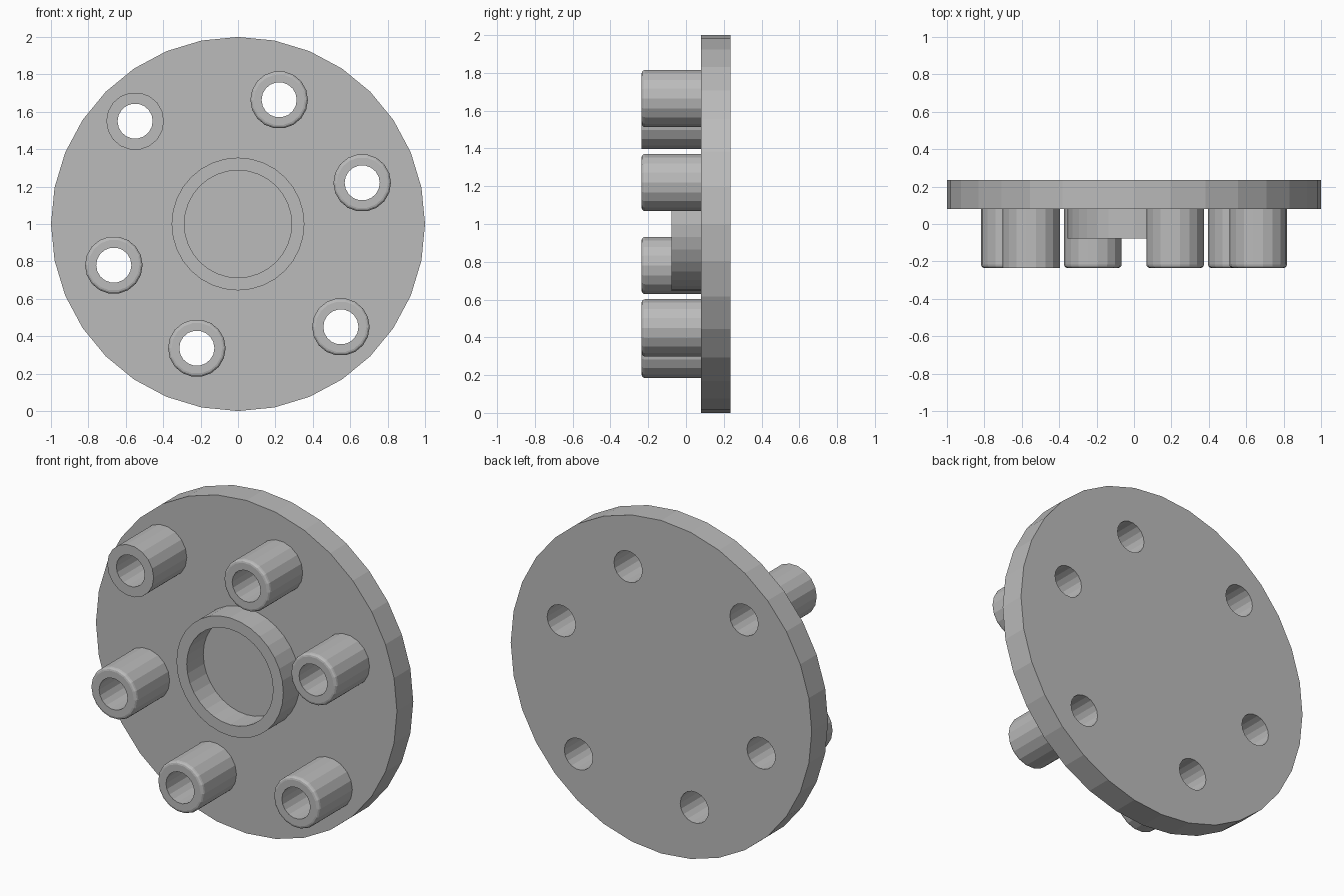
import bpy, bmesh, math

cube = bpy.data.objects.get("Cube")
if cube:
    bpy.data.objects.remove(cube, do_unlink=True)

grey = bpy.data.materials.new("neutral_grey")
grey.use_nodes = True
COLOUR = (0.5, 0.5, 0.5, 1)
grey.diffuse_color = COLOUR
grey.node_tree.nodes["Principled BSDF"].inputs["Base Color"].default_value = COLOUR

AXIS_Z = 1.0
FRONT, RING_FRONT, PLATE_FRONT, BACK = -0.235, -0.077, 0.08, 0.235
BOSS_R, HOLE_R, BOSS_SIDES = 0.154, 0.094, 18


def lathe(name, profile, sides, x=0, z=0, capped=False):
    """Turn a (radius, y) profile about the y axis; capped makes a solid, otherwise a tube."""
    bm = bmesh.new()
    rings = []
    for r, y in profile:
        angles = [2 * math.pi * i / sides for i in range(sides)]
        rings.append([bm.verts.new((r * math.cos(a), y, r * math.sin(a))) for a in angles])
    pairs = list(zip(rings, rings[1:]))
    if capped:
        bm.faces.new(rings[0])
        bm.faces.new(rings[-1])
    else:
        pairs.append((rings[-1], rings[0]))
    for a, b in pairs:
        for i in range(sides):
            j = (i + 1) % sides
            bm.faces.new((a[i], a[j], b[j], b[i]))
    bmesh.ops.recalc_face_normals(bm, faces=bm.faces)
    mesh = bpy.data.meshes.new(name)
    bm.to_mesh(mesh)
    bm.free()
    mesh.materials.append(grey)
    ob = bpy.data.objects.new(name, mesh)
    ob.location = (x, 0, AXIS_Z + z)
    bpy.context.collection.objects.link(ob)
    return ob


# Round back plate
plate = lathe("back_plate", [(1, PLATE_FRONT), (1, BACK)], 32, capped=True)

# Raised central ring
lathe("centre_ring", [(0.287, PLATE_FRONT), (0.287, RING_FRONT),
                      (0.355, RING_FRONT), (0.355, PLATE_FRONT)], 32)

# Bosses: three positions, repeated half a turn round; one boss keeps a sharp rim
spots = [(0.22, 0.664), (0.664, 0.22), (0.55, -0.55)]
spots += [(-x, -z) for x, z in spots]
FILLET = 0.018
rounded = [(BOSS_R - FILLET * (1 - math.sin(t)), FRONT + FILLET * (1 - math.cos(t)))
           for t in (math.radians(30 * k) for k in range(4))]

for n, (x, z) in enumerate(spots, 1):
    sharp = x < 0 and z > 0
    rim = [(BOSS_R, FRONT)] if sharp else rounded
    lathe(f"boss_{n}", [(HOLE_R, PLATE_FRONT), (HOLE_R, FRONT)] + rim
          + [(BOSS_R, PLATE_FRONT)], BOSS_SIDES, x, z)

    # Drill the bore on through the plate
    drill = lathe("drill", [(HOLE_R, PLATE_FRONT - 0.1), (HOLE_R, BACK + 0.1)],
                  BOSS_SIDES, x, z, capped=True)
    drill.hide_render = True
    cut = plate.modifiers.new("bore", "BOOLEAN")
    cut.operation = "DIFFERENCE"
    cut.solver = "EXACT"
    cut.object = drill
    bpy.context.view_layer.objects.active = plate
    bpy.ops.object.modifier_apply(modifier=cut.name)
    bpy.data.objects.remove(drill, do_unlink=True)
